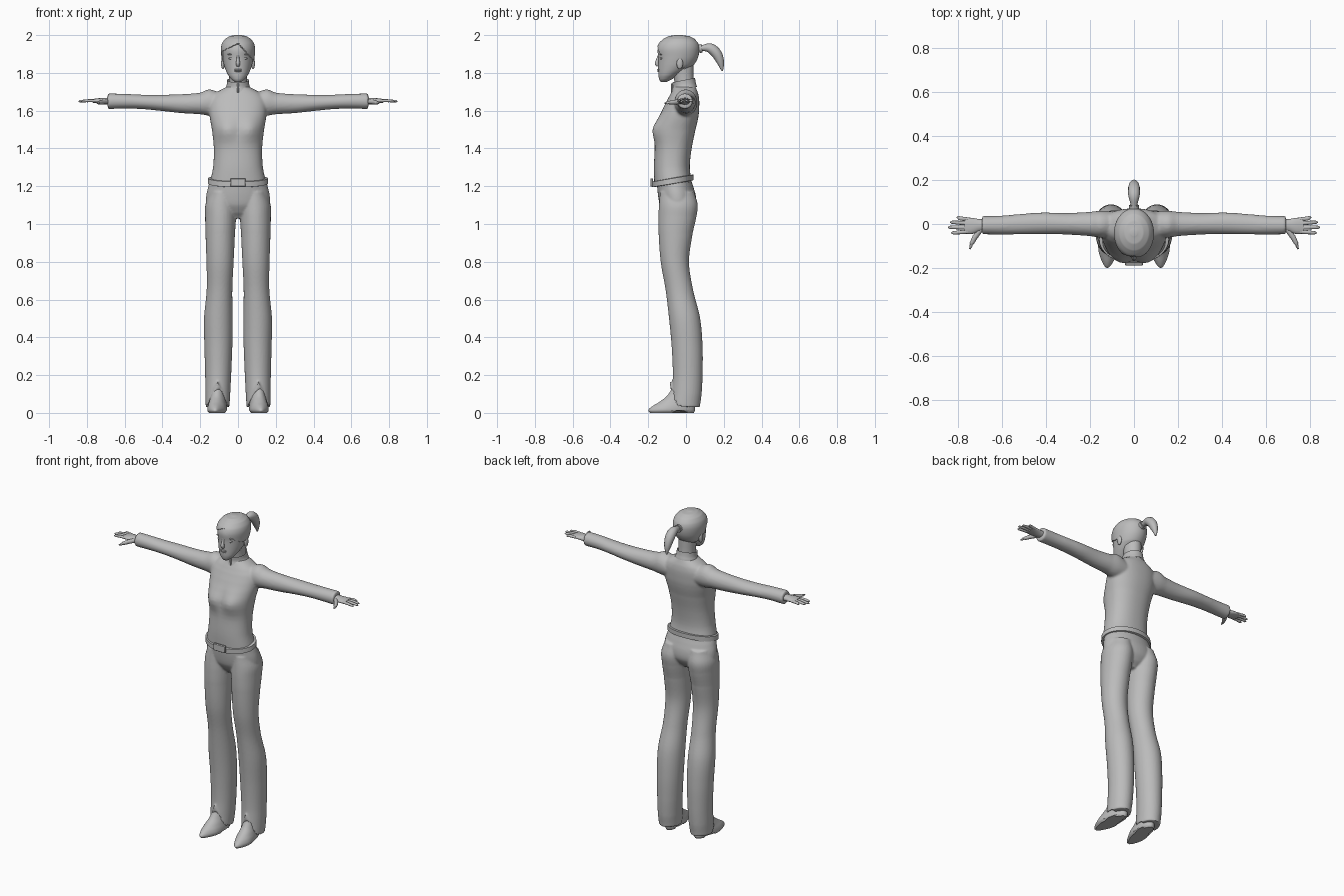
import bpy, bmesh, math
from mathutils import Vector

if "Cube" in bpy.data.objects:
    bpy.data.objects.remove(bpy.data.objects["Cube"])

GREY = bpy.data.materials.new("plain_grey")
GREY.diffuse_color = (0.5, 0.5, 0.5, 1)
GREY.use_nodes = True
GREY.node_tree.nodes["Principled BSDF"].inputs["Base Color"].default_value = GREY.diffuse_color


def finish(ob, name, angle=40):
    ob.name = name
    ob.data.materials.clear()
    ob.data.materials.append(GREY)
    bpy.ops.object.select_all(action='DESELECT')
    ob.select_set(True)
    bpy.context.view_layer.objects.active = ob
    bpy.ops.object.convert(target='MESH')
    bpy.ops.object.shade_smooth_by_angle(angle=math.radians(angle))
    return ob


def from_bm(bm, name, angle=40):
    bmesh.ops.recalc_face_normals(bm, faces=bm.faces)
    me = bpy.data.meshes.new(name)
    bm.to_mesh(me)
    bm.free()
    ob = bpy.data.objects.new(name, me)
    bpy.context.collection.objects.link(ob)
    return finish(ob, name, angle)


def spline(rows, steps):
    out = []
    for i in range(len(rows) - 1):
        p0, p1, p2, p3 = rows[max(i - 1, 0)], rows[i], rows[i + 1], rows[min(i + 2, len(rows) - 1)]
        for k in range(steps):
            t = k / steps
            out.append([b + 0.5 * t * (c - a + t * (2*a - 5*b + 4*c - d + t * (3*(b - c) + d - a)))
                        for a, b, c, d in zip(p0, p1, p2, p3)])
            out[-1][0] = p1[0] + t * (p2[0] - p1[0])
    return out + [list(rows[-1])]


def loft(rows, side=1, axis='z', n=32, steps=4, caps=True, power=1.0, bm=None):
    """Rows: (position along axis, centre, half width, low y, high y)."""
    bm = bm or bmesh.new()
    rings = []
    for t, c, r, lo, hi in spline(rows, steps):
        ring = []
        for k in range(n):
            a = math.tau * k / n
            co, si = (math.copysign(abs(f)**power, f) for f in (math.cos(a), math.sin(a)))
            u, y = c + r * co, (lo + hi) / 2 + (hi - lo) / 2 * si
            ring.append(bm.verts.new((side * u, y, t) if axis == 'z' else (side * t, y, u)))
        rings.append(ring)
    for a, b in zip(rings, rings[1:]):
        for k in range(n):
            bm.faces.new((a[k], a[(k + 1) % n], b[(k + 1) % n], b[k]))
    if caps:
        bm.faces.new(rings[0])
        bm.faces.new(rings[-1])
    return bm


def tube(name, pts, flat=1.0):
    """Rounded tube; pts: (x, y, z, radius)."""
    rows = spline(pts, 4)
    for i in range(4 * (len(pts) - 1)):
        rows[i][0] = rows[i][0]
    bm, rings = bmesh.new(), []
    P = [Vector(r[:3]) for r in rows]
    for i, r in enumerate(rows):
        d = (P[min(i + 1, len(P) - 1)] - P[max(i - 1, 0)]).normalized()
        e1 = d.cross(Vector((0, 0, 1)) if abs(d.x) > 0.3 else Vector((1, 0, 0))).normalized()
        e2 = d.cross(e1)
        rings.append([bm.verts.new(P[i] + r[3] * (math.cos(a) * e1 + flat * math.sin(a) * e2))
                      for a in (math.tau * k / 12 for k in range(12))])
    for a, b in zip(rings, rings[1:]):
        for k in range(12):
            bm.faces.new((a[k], a[(k + 1) % 12], b[(k + 1) % 12], b[k]))
    bm.faces.new(rings[0])
    bm.faces.new(rings[-1])
    return from_bm(bm, name, 60)


def ball(name, loc, scale):
    bpy.ops.mesh.primitive_uv_sphere_add(segments=16, ring_count=10, location=loc)
    bpy.context.object.scale = scale
    return finish(bpy.context.object, name, 180)


def box(name, loc, size):
    bpy.ops.mesh.primitive_cube_add(size=1, location=loc)
    ob = bpy.context.object
    ob.scale = size
    bpy.ops.object.transform_apply(location=False, rotation=False)
    ob.modifiers.new("bevel", 'BEVEL').width = 0.003
    return finish(ob, name)


def blend(ob, voxel, passes):
    m = ob.modifiers.new("merge", 'REMESH')
    m.mode, m.voxel_size = 'VOXEL', voxel
    m = ob.modifiers.new("soften", 'SMOOTH')
    m.iterations = passes
    return finish(ob, ob.name, 50)


# Shirt: torso with bust, blended into both sleeves
bm = loft([(1.215, 0, .148, -.168, .03), (1.3, 0, .132, -.17, .02), (1.4, 0, .128, -.165, .03),
           (1.5, 0, .138, -.16, .05), (1.57, 0, .15, -.14, .066), (1.62, 0, .153, -.118, .07),
           (1.66, 0, .148, -.098, .07), (1.69, 0, .125, -.082, .065), (1.708, 0, .095, -.072, .058),
           (1.73, 0, .056, -.064, .05)], n=48, power=.88)
for v in bm.verts:
    if v.co.y < -.04:
        v.co.y -= .024 * math.exp(-((abs(v.co.x) - .065)**2 + (v.co.z - 1.5)**2) / .0035)
SLEEVE = [(.07, 1.63, .055, -.06, .055), (.15, 1.643, .07, -.062, .06), (.2, 1.638, .057, -.055, .055),
          (.3, 1.637, .05, -.048, .05), (.42, 1.642, .042, -.046, .052), (.52, 1.647, .038, -.047, .045),
          (.6, 1.65, .039, -.048, .038), (.69, 1.65, .041, -.047, .036)]
for s in (1, -1):
    loft(SLEEVE, s, 'x', bm=bm)
blend(from_bm(bm, "shirt"), .007, 5)

# Trousers: hips blended into flared legs with a front slit at each hem
bm = loft([(1.24, 0, .146, -.158, .026), (1.2, 0, .157, -.153, .038), (1.15, 0, .168, -.148, .052),
           (1.1, 0, .165, -.138, .052), (1.06, 0, .12, -.115, .03), (1.03, 0, .06, -.09, 0)], n=48)
LEG = [(1.17, .083, .07, -.138, .045), (1.1, .09, .083, -.143, .062), (1.04, .092, .082, -.146, .055),
       (.95, .094, .078, -.145, .035), (.8, .095, .072, -.134, .016), (.65, .098, .068, -.108, .038),
       (.5, .104, .076, -.09, .075), (.35, .104, .074, -.076, .088), (.2, .105, .069, -.07, .088),
       (.1, .107, .066, -.076, .083), (.03, .108, .063, -.085, .074)]
for s in (1, -1):
    loft(LEG, s, steps=8, bm=bm)
for v in bm.verts:
    slit = .17 - 2.6 * abs(abs(v.co.x) - .108)
    if v.co.y < -.02 and v.co.z < slit:
        v.co.z = slit
blend(from_bm(bm, "trousers"), .006, 3)

# Belt, tilted down at the front, and buckle
bm = loft([(1.213, 0, .152, -.172, .034), (1.215, 0, .16, -.18, .04), (1.243, 0, .158, -.18, .04),
           (1.245, 0, .146, -.168, .03)], n=48, steps=1)
for v in bm.verts:
    v.co.z += .016 + (v.co.y - .03) * .17
from_bm(bm, "belt", 30)
box("buckle", (0, -.181, 1.22), (.08, .014, .044))

# Neck, stand-up collar and zip
from_bm(loft([(1.7, 0, .05, -.055, .05), (1.76, 0, .047, -.062, .04), (1.84, 0, .05, -.08, .04)]), "neck")
bm = loft([(1.712, 0, .068, -.077, .058), (1.735, 0, .06, -.07, .052), (1.762, 0, .058, -.072, .048)],
          caps=False)
for v in bm.verts:
    v.co.z += (v.co.y + .01) * .2
bmesh.ops.solidify(bm, geom=bm.faces[:], thickness=.006)
from_bm(bm, "collar")
box("zip", (0, -.074, 1.72), (.012, .01, .05))

# Head
HEAD = [(1.753, 0, .018, -.135, -.1), (1.765, 0, .034, -.142, -.075), (1.785, 0, .05, -.146, -.045),
        (1.81, 0, .063, -.147, -.005), (1.84, 0, .074, -.147, .035), (1.88, 0, .082, -.147, .058),
        (1.92, 0, .086, -.15, .066), (1.95, 0, .08, -.14, .06), (1.975, 0, .063, -.115, .04),
        (1.99, 0, .038, -.085, .01), (1.996, 0, .01, -.05, -.03)]
from_bm(loft(HEAD, n=40), "head", 80)
tube("nose", [(0, -.143, 1.893, .006), (0, -.15, 1.87, .008), (0, -.154, 1.85, .011), (0, -.147, 1.838, .009)])
ball("upper_lip", (0, -.145, 1.817), (.022, .008, .005))
ball("lower_lip", (0, -.144, 1.809), (.018, .008, .005))
for s in (1, -1):
    ball("eye", (s * .034, -.129, 1.877), (.016, .009, .007))
    ball("eyebrow", (s * .036, -.132, 1.898), (.02, .008, .004))
    ball("ear", (s * .08, -.033, 1.85), (.01, .017, .03))


# Hair cap with a swept fringe on one side
def hairline(x, y):
    front = 1.958 - 1.1 * x if x > 0 else 1.958 + .5 * x
    edge = 1.87 - .9 * (y + .06)
    return front if y < -.085 else min(front, max(1.8, edge))


bm = loft([(z + (.005 if z > 1.9 else 0), c, r + .005, a - .005, b + .005) for z, c, r, a, b in HEAD],
          n=72, steps=8)
doomed = []
for f in bm.faces:
    c = f.calc_center_median()
    if c.z < hairline(c.x, c.y):
        doomed.append(f)
bmesh.ops.delete(bm, geom=doomed, context='FACES')
bmesh.ops.recalc_face_normals(bm, faces=bm.faces)
bmesh.ops.solidify(bm, geom=bm.faces[:], thickness=.006)
from_bm(bm, "hair", 50)

# Ponytail with its tie
tube("ponytail", [(0, .055, 1.925, .012), (0, .09, 1.932, .016), (0, .13, 1.93, .026),
                  (0, .163, 1.9, .027), (0, .183, 1.855, .019), (0, .192, 1.81, .004)])
tube("hair_tie", [(0, .068, 1.927, .022), (0, .085, 1.93, .023)])

# Hands: palm, four fingers and a thumb
for s in (1, -1):
    from_bm(loft([(.66, 1.65, .02, -.03, .022), (.7, 1.65, .018, -.034, .022), (.735, 1.652, .014, -.045, .028),
                  (.77, 1.652, .01, -.044, .028)], s, 'x', 20), "palm", 60)
    for y0, y1, tip in ((.021, .03, .806), (.003, .008, .835), (-.016, -.015, .845), (-.035, -.04, .83)):
        tube("finger", [(s * .75, y0, 1.652, .009), (s * .79, (y0 + y1) / 2, 1.653, .009),
                        (s * (tip - .008), y1, 1.65, .007), (s * tip, y1, 1.649, .002)], .85)
    tube("thumb", [(s * .695, -.025, 1.648, .013), (s * .722, -.06, 1.645, .012),
                   (s * .738, -.09, 1.642, .009), (s * .746, -.114, 1.64, .003)])

# Shoes: pointed toe, raised instep, low heel
for s in (1, -1):
    bm = loft([(0, .108, .042, -.19, .042), (.012, .108, .05, -.2, .047), (.03, .108, .05, -.185, .047),
               (.055, .108, .045, -.145, .046), (.085, .108, .04, -.105, .046), (.12, .108, .037, -.08, .05),
               (.18, .108, .036, -.062, .05)], s)
    for v in bm.verts:
        v.co.x -= s * (v.co.y + .05) * .1
        if v.co.y < -.12:
            v.co.x += (s * .117 - v.co.x) * min(1, (-.12 - v.co.y) * 4)
        if v.co.z < .01 and -.07 < v.co.y < 0:
            v.co.z += .012
    from_bm(bm, "shoe", 50)
